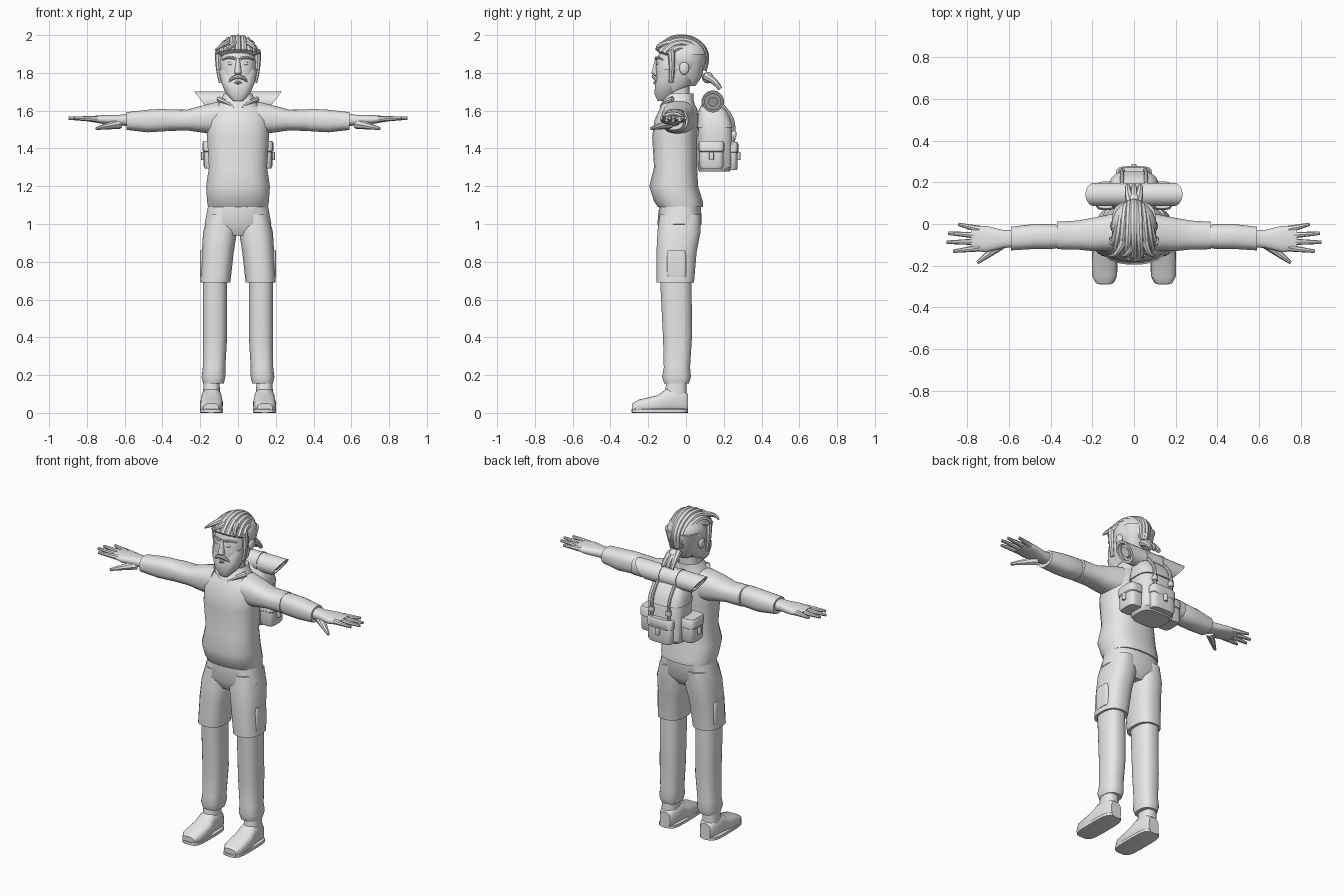
import bpy, bmesh
from math import sin, cos, pi, radians, copysign
from mathutils import Vector

cube = bpy.data.objects.get("Cube")
if cube:
    bpy.data.objects.remove(cube, do_unlink=True)

tone = (.8, .8, .8, 1)
grey = bpy.data.materials.new("light grey")
grey.use_nodes = True
grey.diffuse_color = tone
grey.node_tree.nodes["Principled BSDF"].inputs["Base Color"].default_value = tone

SIDES = {"left": 1, "right": -1}


def finish(obj):
    """Give the part its colour and smooth it, keeping sharp edges."""
    obj.data.materials.clear()
    obj.data.materials.append(grey)
    bpy.ops.object.shade_smooth_by_angle(angle=radians(40))
    return obj


def add_object(name, data):
    obj = bpy.data.objects.new(name, data)
    bpy.context.collection.objects.link(obj)
    bpy.ops.object.select_all(action='DESELECT')
    obj.select_set(True)
    bpy.context.view_layer.objects.active = obj
    return obj


def add_mesh(name, bm):
    bmesh.ops.recalc_face_normals(bm, faces=bm.faces)
    mesh = bpy.data.meshes.new(name)
    bm.to_mesh(mesh)
    bm.free()
    return finish(add_object(name, mesh))


def ring(x=0, y=0, z=0, wide=0, deep=0, tall=0):
    """A rounded cross-section: its centre and half extents in its own plane."""
    return Vector((x, y, z)), Vector((wide, deep, tall))


def loft(name, *rings, side=1, power=2.5, sides=24):
    """Skin a closed surface over a row of cross-sections."""
    bm = bmesh.new()
    loops = []
    for centre, half in rings:
        across, along = [k for k in range(3) if half[k] > 0]
        loop = []
        for i in range(sides):
            turn = 2 * pi * (i + .5) / sides
            co = centre.copy()
            for k, part in ((across, cos(turn)), (along, sin(turn))):
                co[k] += half[k] * copysign(abs(part) ** (2 / power), part)
            co.x *= side
            loop.append(bm.verts.new(co))
        loops.append(loop)
    for low, high in zip(loops, loops[1:]):
        for i in range(sides):
            j = (i + 1) % sides
            bm.faces.new((low[i], low[j], high[j], high[i]))
    bm.faces.new(loops[0])
    bm.faces.new(loops[-1])
    return add_mesh(name, bm)


def block(name, x=0, y=0, z=0, wide=0, deep=0, tall=0, side=1):
    """A box with rounded corners and softened top and bottom edges."""
    levels = ((-1, .9), (-.8, 1), (.6, 1), (1, .88))
    rings = [ring(x, y, z + tall * level, wide * size, deep * size) for level, size in levels]
    return loft(name, *rings, side=side, power=4)


def ball(name, centre, half):
    bm = bmesh.new()
    bmesh.ops.create_uvsphere(bm, u_segments=20, v_segments=12, radius=1)
    for v in bm.verts:
        v.co = Vector(centre) + v.co * Vector(half)
    return add_mesh(name, bm)


def tube(name, points, start, end, side=1):
    """A soft strand along a path, tapering from the start to the end radius."""
    curve = bpy.data.curves.new(name, 'CURVE')
    curve.dimensions = '3D'
    curve.bevel_depth = 1
    curve.bevel_resolution = 2
    curve.use_fill_caps = True
    spline = curve.splines.new('NURBS')
    last = len(points) - 1
    spline.points.add(last)
    for i, (x, y, z) in enumerate(points):
        spline.points[i].co = (x * side, y, z, 1)
        spline.points[i].radius = start + (end - start) * i / last
    spline.order_u = min(3, last + 1)
    spline.use_endpoint_u = True
    spline.resolution_u = 4
    add_object(name, curve)
    bpy.ops.object.convert(target='MESH')
    return finish(bpy.context.object)


# Shirt, trouser seat, neck and collar
loft("shirt",
     ring(z=1.09, y=-.03, wide=.16, deep=.12), ring(z=1.12, y=-.04, wide=.165, deep=.13),
     ring(z=1.2, y=-.065, wide=.17, deep=.13), ring(z=1.3, y=-.055, wide=.155, deep=.115),
     ring(z=1.46, y=-.06, wide=.165, deep=.12), ring(z=1.55, y=-.05, wide=.165, deep=.118),
     ring(z=1.61, y=-.04, wide=.14, deep=.1), ring(z=1.66, y=-.04, wide=.07, deep=.07))
loft("trouser_seat",
     ring(z=.94, y=-.04, wide=.1, deep=.08), ring(z=1, y=-.035, wide=.178, deep=.118),
     ring(z=1.12, y=-.03, wide=.155, deep=.11))
loft("neck", ring(z=1.6, y=-.04, wide=.06, deep=.06), ring(z=1.76, y=-.04, wide=.06, deep=.06))
loft("collar",
     ring(z=1.62, y=-.045, wide=.115, deep=.095), ring(z=1.66, y=-.04, wide=.09, deep=.08),
     ring(z=1.69, y=-.03, wide=.075, deep=.07), ring(z=1.66, y=-.03, wide=.06, deep=.06))

arm, arm_y = 1.55, -.06
for word, side in SIDES.items():
    # Trouser legs
    loft(word + "_upper_trouser",
         ring(z=.69, x=.12, y=-.057, wide=.08, deep=.1),
         ring(z=.85, x=.107, y=-.05, wide=.085, deep=.107),
         ring(z=.96, x=.095, y=-.037, wide=.09, deep=.115),
         ring(z=1.05, x=.09, y=-.03, wide=.07, deep=.11), side=side)
    loft(word + "_lower_trouser",
         ring(z=.155, x=.13, y=-.05, wide=.055, deep=.065),
         ring(z=.19, x=.13, y=-.05, wide=.063, deep=.077),
         ring(z=.24, x=.127, y=-.048, wide=.06, deep=.07),
         ring(z=.4, x=.122, y=-.045, wide=.065, deep=.077),
         ring(z=.75, x=.122, y=-.055, wide=.065, deep=.085), side=side)
    block(word + "_thigh_pocket", x=.185, y=-.05, z=.79, wide=.017, deep=.05, tall=.07, side=side)
    # Shoes
    loft(word + "_shoe",
         ring(y=.01, x=.138, z=.05, wide=.035, tall=.05),
         ring(y=-.01, x=.138, z=.06, wide=.048, tall=.06),
         ring(y=-.1, x=.14, z=.065, wide=.054, tall=.065),
         ring(y=-.15, x=.14, z=.047, wide=.06, tall=.047),
         ring(y=-.25, x=.142, z=.035, wide=.06, tall=.035),
         ring(y=-.285, x=.142, z=.025, wide=.04, tall=.025), power=2.8, side=side)
    block(word + "_sole", x=.14, y=-.14, z=.012, wide=.062, deep=.15, tall=.012, side=side)
    loft(word + "_ankle", ring(z=.08, x=.14, y=-.055, wide=.047, deep=.06),
         ring(z=.2, x=.14, y=-.05, wide=.04, deep=.05), side=side)
    # Sleeves
    loft(word + "_upper_sleeve",
         ring(x=.1, y=-.04, z=1.56, deep=.09, tall=.09),
         ring(x=.2, y=-.05, z=1.555, deep=.08, tall=.07),
         ring(x=.27, y=-.053, z=arm, deep=.07, tall=.055),
         ring(x=.37, y=-.055, z=arm, deep=.066, tall=.058), side=side)
    loft(word + "_forearm_sleeve",
         ring(x=.34, y=arm_y, z=arm, deep=.05, tall=.05),
         ring(x=.39, y=arm_y, z=arm, deep=.06, tall=.06),
         ring(x=.48, y=arm_y, z=1.545, deep=.06, tall=.06),
         ring(x=.59, y=-.07, z=1.545, deep=.057, tall=.047), side=side)
    # Hands with spread fingers
    loft(word + "_palm",
         ring(x=.56, y=-.07, z=arm, deep=.04, tall=.034),
         ring(x=.63, y=-.072, z=arm, deep=.044, tall=.028),
         ring(x=.71, y=-.072, z=1.553, deep=.064, tall=.024),
         ring(x=.78, y=-.07, z=1.556, deep=.057, tall=.015), side=side)
    for i, finger in enumerate(("index", "middle", "ring", "little")):
        spread = i - 1.5
        root = Vector((.74, -.07 + .03 * spread, 1.556))
        tip = Vector((.9 - .02 * (i - 1.3) ** 2, -.066 + .043 * spread, 1.56))
        tube(f"{word}_{finger}_finger", (root, root.lerp(tip, .5), tip), .017, .008, side)
    tube(word + "_thumb", ((.63, -.09, 1.53), (.69, -.14, 1.52), (.75, -.185, 1.505)),
         .028, .008, side)
    # Collar points
    tube(word + "_collar_point", ((.1, -.07, 1.66), (.07, -.12, 1.65), (.02, -.13, 1.62)),
         .016, .008, side)

# Head, beard and face
loft("head",
     ring(z=1.67, y=-.11, wide=.04, deep=.04), ring(z=1.74, y=-.06, wide=.085, deep=.095),
     ring(z=1.86, y=-.04, wide=.1, deep=.12), ring(z=1.96, y=-.03, wide=.07, deep=.09))
loft("beard",
     ring(z=1.65, y=-.13, wide=.025, deep=.02), ring(z=1.69, y=-.11, wide=.064, deep=.058),
     ring(z=1.75, y=-.097, wide=.09, deep=.066), ring(z=1.82, y=-.08, wide=.104, deep=.06))
loft("nose", ring(z=1.785, y=-.155, wide=.012, deep=.015),
     ring(z=1.8, y=-.16, wide=.02, deep=.024),
     ring(z=1.88, y=-.15, wide=.009, deep=.013), power=2, sides=12)
for word, side in SIDES.items():
    tube(word + "_moustache", ((0, -.17, 1.78), (.03, -.17, 1.78), (.05, -.145, 1.75)),
         .012, .007, side)
    tube(word + "_lip", ((0, -.165, 1.748), (.025, -.155, 1.75)), .009, .005, side)
    tube(word + "_brow", ((.014, -.158, 1.875), (.05, -.16, 1.89), (.08, -.125, 1.87)),
         .008, .005, side)
    ball(word + "_eye", (side * .038, -.15, 1.85), (.016, .008, .009))
    ball(word + "_ear", (side * .1, -.01, 1.825), (.014, .026, .035))
    tube(word + "_sideburn", ((.1, -.08, 1.92), (.11, -.07, 1.84), (.09, -.08, 1.75)),
         .02, .012, side)

# Swept back hair made of overlapping locks
ball("hair_cap", (0, -.01, 1.88), (.11, .125, .11))
loft("nape_hair",
     ring(z=1.73, y=.01, wide=.04, deep=.04), ring(z=1.78, y=.02, wide=.08, deep=.065),
     ring(z=1.9, y=.025, wide=.105, deep=.085))
for k in range(-4, 5):
    lean = radians(18 * k)
    path = []
    for step in range(7):
        sweep = radians(20 + 32 * step)
        path.append((.105 * sin(lean) * (1 - .09 * step),
                     -.025 - .135 * cos(lean * .8) * cos(sweep),
                     1.875 + .115 * cos(lean * .8) * sin(sweep)))
    tube("hair_lock", path, .018, .02)
for start, tip in ((-.05, -.12), (0, -.06), (.05, .1)):
    tube("fringe_lock", ((start, -.08, 1.96), ((start + tip) / 2, -.165, 1.95),
                         (tip, -.15, 1.92)), .02, .005)

# Gathered tail of hair
ball("hair_knot", (0, .115, 1.775), (.032, .03, .03))
for x in (-.03, 0, .03):
    tube("tail_lock", ((x / 2, .1, 1.785), (x, .15, 1.765), (x, .182, 1.715)), .024, .012)

# Backpack
loft("backpack",
     ring(z=1.278, y=.15, wide=.1, deep=.08), ring(z=1.3, y=.155, wide=.115, deep=.095),
     ring(z=1.5, y=.155, wide=.115, deep=.093), ring(z=1.6, y=.14, wide=.1, deep=.07),
     ring(z=1.635, y=.13, wide=.06, deep=.04), power=3.2)
loft("backpack_lid",
     ring(z=1.51, y=.155, wide=.12, deep=.098), ring(z=1.54, y=.152, wide=.117, deep=.093),
     ring(z=1.6, y=.142, wide=.105, deep=.076), ring(z=1.64, y=.13, wide=.06, deep=.045),
     power=3.2)
block("back_pocket", y=.235, z=1.35, wide=.082, deep=.038, tall=.065)
block("back_pocket_flap", y=.235, z=1.405, wide=.086, deep=.042, tall=.03)
block("back_buckle", y=.275, z=1.36, wide=.012, deep=.013, tall=.022)
for word, side in SIDES.items():
    block(word + "_side_pocket", x=.135, y=.135, z=1.36, wide=.047, deep=.064, tall=.065, side=side)
    block(word + "_side_flap", x=.135, y=.135, z=1.41, wide=.052, deep=.068, tall=.03, side=side)
    block(word + "_side_buckle", x=.185, y=.135, z=1.36, wide=.011, deep=.012, tall=.02, side=side)
    tube(word + "_pack_strap", ((.058, .19, 1.63), (.058, .235, 1.58), (.058, .256, 1.52),
                                (.058, .25, 1.43)), .01, .01, side)
    block(word + "_strap_clip", x=.058, y=.253, z=1.475, wide=.015, deep=.014, tall=.014, side=side)

# Bedroll with slanted, hollowed ends
roll = 1.647


def roll_ring(x, radius):
    return ring(x=x, y=.142, z=roll, deep=radius, tall=radius)


bedroll = loft("bedroll", roll_ring(-.17, .042), roll_ring(-.19, .042), roll_ring(-.19, .056),
               roll_ring(.19, .056), roll_ring(.19, .042), roll_ring(.17, .042), power=2)
core = loft("roll_core", roll_ring(-.185, .025), roll_ring(.185, .025), power=2)
for part in (bedroll, core):
    for v in part.data.vertices:
        v.co.x *= 1 + 4 * (v.co.z - roll)
for word, side in SIDES.items():
    loft(word + "_roll_band", roll_ring(.048, .06), roll_ring(.068, .06), side=side, power=2)
